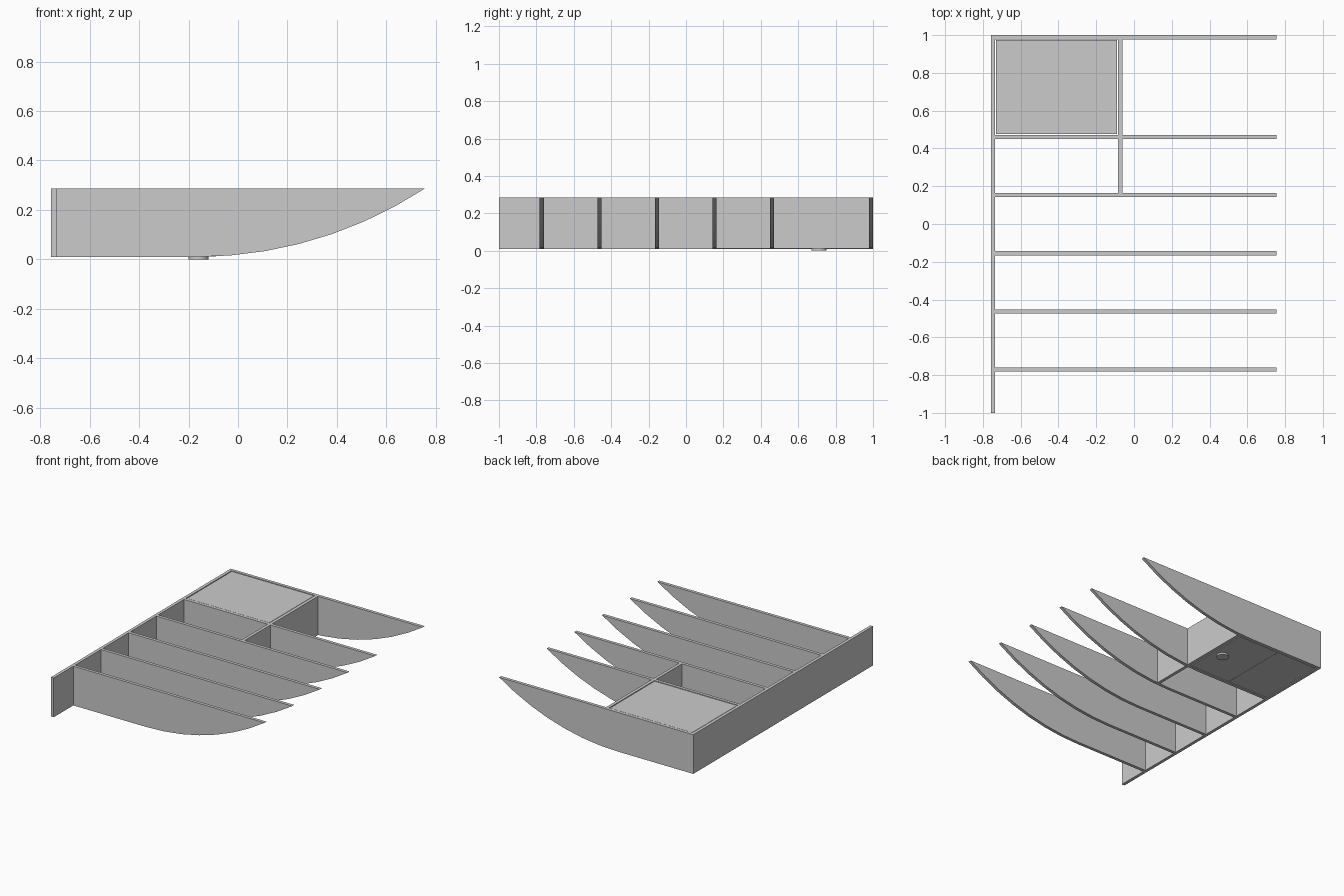
import bpy, math

if "Cube" in bpy.data.objects:
    bpy.data.objects.remove(bpy.data.objects["Cube"])

X0, X1 = -0.757, 0.755       # overall length
Z0, Z1 = 0.01, 0.286         # underside and top of the frame
T = 0.022                    # plank thickness


def mesh(name, verts, faces):
    me = bpy.data.meshes.new(name)
    me.from_pydata(verts, [], faces)
    me.update()
    ob = bpy.data.objects.new(name, me)
    bpy.context.collection.objects.link(ob)
    return ob


def extrude_y(name, profile, y0, y1):
    """Prism from an (x, z) outline, counter-clockwise seen from the front."""
    n = len(profile)
    verts = [(x, y, z) for y in (y0, y1) for x, z in profile]
    faces = [tuple(range(n)), tuple(range(2 * n - 1, n - 1, -1))]
    faces += [(i, i + n, (i + 1) % n + n, (i + 1) % n) for i in range(n)]
    return mesh(name, verts, faces)


def box(name, x0, x1, y0, y1, z0, z1):
    return extrude_y(name, [(x0, z0), (x1, z0), (x1, z1), (x0, z1)], y0, y1)


# Long back plank
box("back_plank", X0, X0 + T, -1, 1, Z0, Z1)

# Ribs: straight keel, then a faceted arc sweeping up to a pointed tip
ARC_X, SEGS = -0.17, 7
run, rise = X1 - ARC_X, Z1 - Z0
radius = (run ** 2 + rise ** 2) / (2 * rise)
sweep = math.asin(run / radius)
arc = [(ARC_X + radius * math.sin(sweep * i / SEGS),
        Z0 + radius * (1 - math.cos(sweep * i / SEGS))) for i in range(SEGS + 1)]
rib_profile = [(X0 + T, Z0)] + arc + [(X0 + T, Z1)]
RIBS = [0.989, 0.46, 0.153, -0.155, -0.463, -0.771]
for i, y in enumerate(RIBS):
    extrude_y(f"rib_{i + 1}", rib_profile, y - T / 2, y + T / 2)

# Cross members between the first three ribs
CX = -0.084
for i in range(2):
    box(f"cross_member_{i + 1}", CX, CX + T,
        RIBS[i + 1] + T / 2, RIBS[i] - T / 2, Z0 + 0.003, Z1)

# Compartment lid and two-piece floor, with a small clearance all round
G = 0.005
bx0, bx1 = X0 + T + G, CX - G
by0, by1 = RIBS[1] + T / 2 + G, RIBS[0] - T / 2 - G
mid = (bx0 + bx1) / 2
box("compartment_lid", bx0, bx1, by0, by1, Z1 - 0.02, Z1 - 0.002)
box("floor_rear", bx0, mid - 0.001, by0, by1, Z0 + 0.002, Z0 + 0.02)
box("floor_front", mid + 0.001, bx1, by0, by1, Z0 + 0.002, Z0 + 0.02)

# Round foot under the floor
bpy.ops.mesh.primitive_cylinder_add(vertices=32, radius=0.04, depth=0.013,
                                    location=(-0.16, 0.71, 0.0065))
foot = bpy.context.object
foot.name = "round_foot"
bpy.ops.object.shade_smooth_by_angle()
